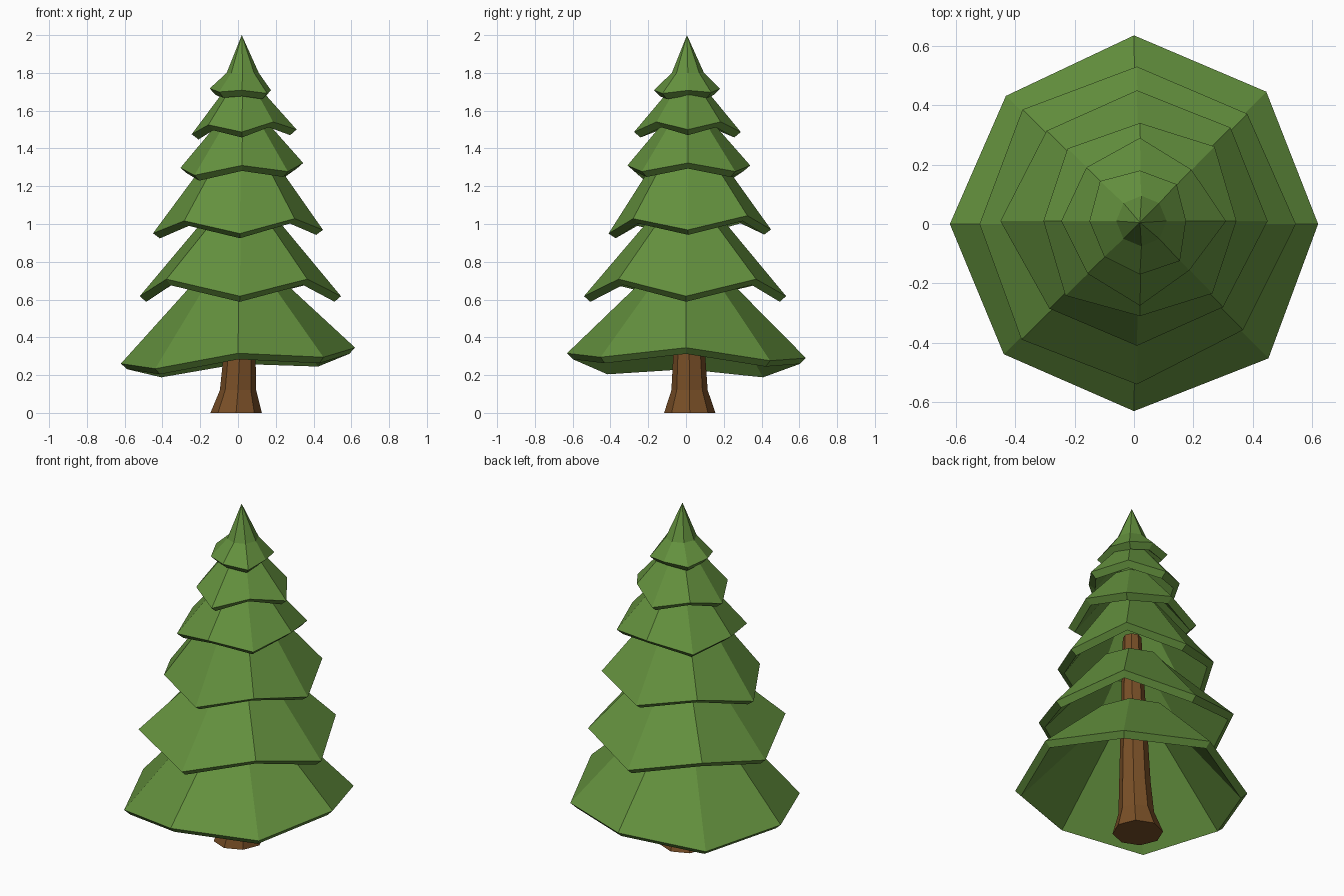
import bpy, bmesh, math

if "Cube" in bpy.data.objects:
    bpy.data.objects.remove(bpy.data.objects["Cube"])


def material(name, color):
    m = bpy.data.materials.new(name)
    m.diffuse_color = (*color, 1)
    m.use_nodes = True
    m.node_tree.nodes["Principled BSDF"].inputs["Base Color"].default_value = m.diffuse_color
    return m


GREEN = material("needle green", (0.127, 0.283, 0.048))
BROWN = material("bark brown", (0.19, 0.078, 0.02))


def loft(name, rings, mat, cap_bottom=False, cap_top=False, apex=None):
    """Bridge 8-sided rings listed bottom to top."""
    bm = bmesh.new()
    loops = [[bm.verts.new(p) for p in ring] for ring in rings]
    for a, b in zip(loops, loops[1:]):
        for i in range(8):
            j = (i + 1) % 8
            bm.faces.new((a[i], a[j], b[j], b[i]))
    if apex:
        tip = bm.verts.new(apex)
        for i in range(8):
            bm.faces.new((loops[-1][i], loops[-1][(i + 1) % 8], tip))
    if cap_bottom:
        bm.faces.new(loops[0][::-1])
    if cap_top:
        bm.faces.new(loops[-1])
    me = bpy.data.meshes.new(name)
    bm.to_mesh(me)
    bm.free()
    me.materials.append(mat)
    ob = bpy.data.objects.new(name, me)
    bpy.context.collection.objects.link(ob)
    return ob


def ring(cx, cy, radii, z_even, z_odd, tilt=(0, 0)):
    """Octagon with corners on the axes and diagonals, zigzagging in height."""
    pts = []
    for i, r in enumerate(radii):
        a = i * math.pi / 4
        x, y = r * math.cos(a), r * math.sin(a)
        z = (z_odd if i % 2 else z_even) + tilt[0] * x + tilt[1] * y
        pts.append((cx + x, cy + y, z))
    return pts


# Branch tiers: centre, rim radii, rim heights (axis / diagonal), tilt, top ring (r, z)
TIERS = [
    ((0, 0), (.62, .63, .635, .61, .62, .62, .63, .64), .303, .255, (.068, -.02), (.22, .71)),
    ((.01, 0), (.535, .525, .53, .545, .53, .55, .54, .505), .618, .708, (0, 0), (.18, 1.04)),
    ((.01, .01), (.44, .445, .44, .43, .46, .417, .42, .41), .96, 1.03, (.02, .025), (.14, 1.39)),
    ((.02, .01), (.325, .355, .33, .345, .325, .355, .32, .345), 1.31, 1.268, (.04, 0), (.11, 1.56)),
    ((.02, .01), (.29, .245, .28, .255, .265, .25, .285, .235), 1.487, 1.533, (.045, 0), (.08, 1.73)),
    ((.02, .01), (.155, .175, .17, .19, .17, .17, .18, .19), 1.712, 1.698, (-.03, .02), (.085, 1.80)),
]
for n, ((cx, cy), radii, ze, zo, tilt, (rt, zt)) in enumerate(TIERS, 1):
    last = n == len(TIERS)
    ob = loft(f"branch_tier_{n}",
              [ring(cx, cy, radii, ze, zo, tilt), ring(cx + .005, cy, [rt] * 8, zt, zt)],
              GREEN, apex=(.02, .005, 2.0) if last else None)
    shell = ob.modifiers.new("shell", 'SOLIDIFY')
    shell.thickness = .045
    shell.offset = -1

# Trunk with flared foot
loft("trunk",
     [ring(cx, .02 - .01 * z, [r] * 8, z, z)
      for cx, r, z in ((-.01, .136, 0), (0, .096, .12), (.008, .085, .3), (.02, .05, 1.2))],
     BROWN, cap_bottom=True, cap_top=True)
